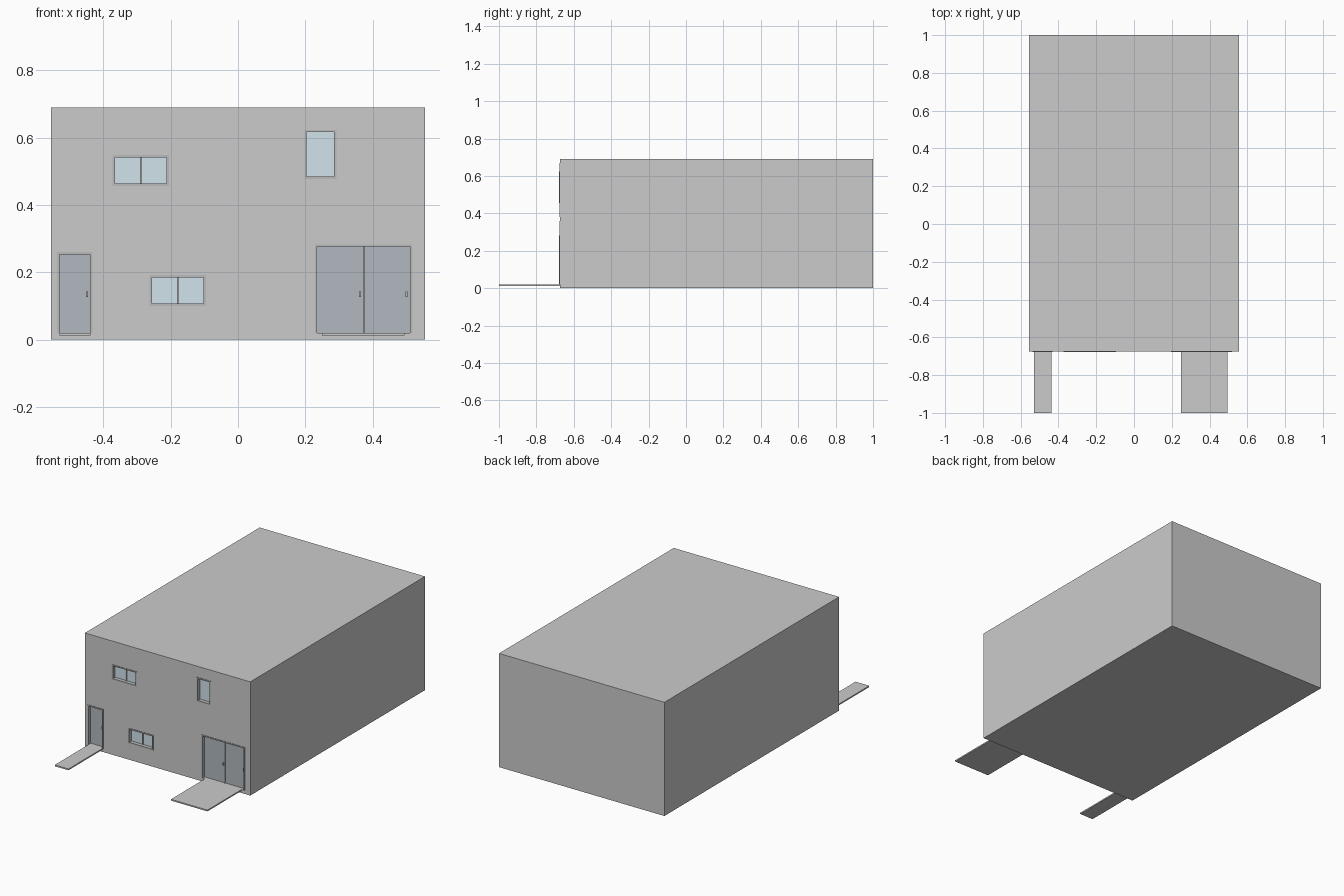
import bpy

if "Cube" in bpy.data.objects:
    bpy.data.objects.remove(bpy.data.objects["Cube"])

W, YF, YB = 0.555, -0.675, 1.0      # half width, front face, back face
T = 0.03                            # wall thickness


def material(name, rgb):
    m = bpy.data.materials.new(name)
    m.diffuse_color = (*rgb, 1)
    m.use_nodes = True
    m.node_tree.nodes["Principled BSDF"].inputs["Base Color"].default_value = m.diffuse_color
    return m


door_mat = material("door_grey", (0.44, 0.48, 0.52))
glass_mat = material("glass_blue", (0.64, 0.76, 0.84))
frame_mat = material("frame_grey", (0.5, 0.5, 0.5))


def box(name, x0, x1, y0, y1, z0, z1, mat=None):
    bpy.ops.mesh.primitive_cube_add(size=1, location=((x0 + x1) / 2, (y0 + y1) / 2, (z0 + z1) / 2))
    o = bpy.context.object
    o.name = name
    o.scale = (x1 - x0, y1 - y0, z1 - z0)
    bpy.ops.object.transform_apply(location=False, rotation=False, scale=True)
    if mat:
        o.data.materials.append(mat)
    return o


# Floor, middle and roof slabs
for name, z0, z1 in (("floor_slab", 0, 0.02), ("middle_slab", 0.36, 0.38), ("roof_slab", 0.67, 0.69)):
    box(name, -W, W, YF, YB, z0, z1)

# Openings: name, x0, x1, z0, z1, storey, kind
openings = [
    ("single_door", -0.537, -0.432, 0.02, 0.26, 0, "door"),
    ("double_door", 0.228, 0.518, 0.02, 0.283, 0, "double"),
    ("lower_window", -0.263, -0.095, 0.10, 0.192, 0, "sliding"),
    ("upper_window", -0.373, -0.205, 0.457, 0.548, 1, "sliding"),
    ("tall_window", 0.197, 0.292, 0.477, 0.623, 1, "fixed"),
]

# Walls for each storey, with the openings cut through the front
for level, (storey, z0, z1) in enumerate((("ground", 0.02, 0.36), ("upper", 0.38, 0.67))):
    box(storey + "_left_wall", -W, -W + T / 2, YF + T, YB - T, z0, z1)
    box(storey + "_right_wall", W - T / 2, W, YF + T, YB - T, z0, z1)
    box(storey + "_back_wall", -W, W, YB - T, YB, z0, z1)
    wall = box(storey + "_front_wall", -W, W, YF, YF + T, z0, z1)
    for name, x0, x1, a, b, lv, kind in openings:
        if lv != level:
            continue
        low = a - 0.01 if kind in ("door", "double") else a
        cutter = box(name + "_cutter", x0, x1, YF - 0.05, YF + T + 0.05, low, b)
        mod = wall.modifiers.new("opening", "BOOLEAN")
        mod.operation, mod.solver, mod.object = "DIFFERENCE", "EXACT", cutter
        bpy.context.view_layer.objects.active = wall
        bpy.ops.object.modifier_apply(modifier=mod.name)
        bpy.data.objects.remove(cutter)


def handle(name, x, z, y):
    box(name + "_handle", x - 0.003, x + 0.003, y - 0.008, y, z - 0.008, z + 0.008, frame_mat)


# Frames, leaves and panes
F = 0.007
for name, x0, x1, z0, z1, lv, kind in openings:
    is_door = kind in ("door", "double")
    fy0, fy1 = YF - 0.003, YF + T
    box(name + "_frame_left", x0, x0 + F, fy0, fy1, z0, z1, frame_mat)
    box(name + "_frame_right", x1 - F, x1, fy0, fy1, z0, z1, frame_mat)
    box(name + "_frame_top", x0 + F, x1 - F, fy0, fy1, z1 - F, z1, frame_mat)
    bottom = z0
    if not is_door:
        box(name + "_sill", x0 + F, x1 - F, fy0, fy1, z0, z0 + F, frame_mat)
        bottom = z0 + F
    mid, y = (x0 + x1) / 2, YF + 0.02
    splits = [x0 + F, mid, x1 - F] if kind in ("double", "sliding") else [x0 + F, x1 - F]
    for i, (a, b) in enumerate(zip(splits, splits[1:])):
        part = f"{name}_{'leaf' if is_door else 'pane'}_{i + 1}"
        box(part, a, b, y, y + 0.008, bottom, z1 - F, door_mat if is_door else glass_mat)
        if is_door:
            handle(part, b - 0.01, 0.135, y)
    if len(splits) == 3:
        box(name + "_divider", mid - 0.002, mid + 0.002, y - 0.006, y, bottom, z1 - F, frame_mat)

# Entrance paths
box("narrow_path", -0.53, -0.438, -1.0, YF, 0.012, 0.02)
box("wide_path", 0.25, 0.495, -1.0, YF, 0.012, 0.02)
